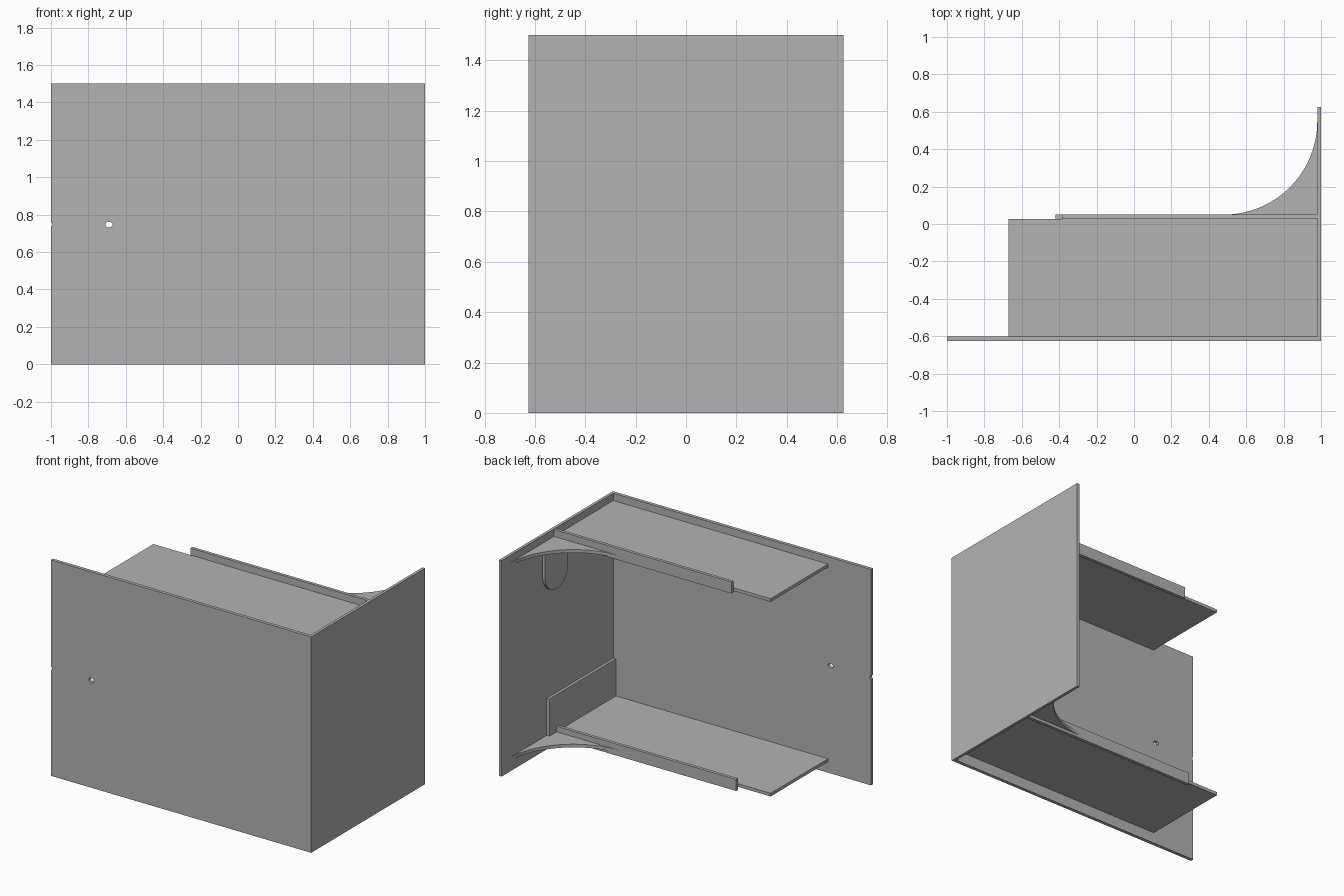
import bpy, bmesh
from math import pi, sin, cos
from mathutils import Matrix

if "Cube" in bpy.data.objects:
    bpy.data.objects.remove(bpy.data.objects["Cube"], do_unlink=True)

GREY = (0.45, 0.45, 0.45)
mat = bpy.data.materials.new("plain grey")
mat.use_nodes = True
mat.diffuse_color = (*GREY, 1)
mat.node_tree.nodes["Principled BSDF"].inputs["Base Color"].default_value = (*GREY, 1)


def finish(name, bm):
    bmesh.ops.recalc_face_normals(bm, faces=bm.faces)
    mesh = bpy.data.meshes.new(name)
    bm.to_mesh(mesh)
    bm.free()
    mesh.materials.append(mat)
    ob = bpy.data.objects.new(name, mesh)
    bpy.context.collection.objects.link(ob)
    return ob


def prism(name, points, offset):
    """Extrude a flat 3D outline by the given offset."""
    bm = bmesh.new()
    face = bm.faces.new([bm.verts.new(p) for p in points])
    ext = bmesh.ops.extrude_face_region(bm, geom=[face], use_keep_orig=True)
    verts = [g for g in ext["geom"] if isinstance(g, bmesh.types.BMVert)]
    bmesh.ops.translate(bm, verts=verts, vec=offset)
    return finish(name, bm)


def box(name, x, y, z):
    outline = [(x[0], y[0], z[0]), (x[1], y[0], z[0]), (x[1], y[1], z[0]), (x[0], y[1], z[0])]
    return prism(name, outline, (0, 0, z[1] - z[0]))


def arc(cx, cy, r, start, end, steps=24):
    angles = [start + (end - start) * i / steps for i in range(steps + 1)]
    return [(cx + r * cos(a), cy + r * sin(a)) for a in angles]


FRONT, BACK, INNER = -0.602, 0.05, 0.98

# Outer panels
front = box("front_panel", (-1, INNER), (-0.625, FRONT), (0, 1.5))
box("side_panel", (INNER, 1), (-0.625, 0.625), (0, 1.5))

# Small hole and edge notch through the front panel
for x, rx, rz in ((-0.69, 0.02, 0.015), (-1, 0.008, 0.012)):
    ring = [(x + rx * cos(pi * i / 6), -0.7, 0.747 + rz * sin(pi * i / 6)) for i in range(12)]
    cutter = prism("hole_cutter", ring, (0, 0.2, 0))
    cutter.hide_render = True
    mod = front.modifiers.new("hole", "BOOLEAN")
    mod.operation, mod.object, mod.solver = "DIFFERENCE", cutter, "EXACT"
    bpy.context.view_layer.objects.active = front
    bpy.ops.object.modifier_apply(modifier=mod.name)
    bpy.data.objects.remove(cutter, do_unlink=True)

# Shelves, each with a back strip and a curved corner gusset
for level, z, strip_z, strip_x in (("lower", 0.075, 0.055, -0.42), ("upper", 1.427, 1.417, -0.385)):
    box(level + "_shelf", (-0.67, INNER), (FRONT, 0.028), (z, z + 0.022))
    box(level + "_back_strip", (strip_x, INNER), (0.028, BACK), (strip_z, strip_z + 0.08))
    curve = arc(0.48, 0.55, 0.5, -pi / 2, 0)
    outline = [(x, y, z) for x, y in curve + [(INNER, BACK)]]
    prism(level + "_corner_gusset", outline, (0, 0, 0.022))

# Plates on the inside of the side panel
box("lower_side_plate", (0.96, INNER), (FRONT, 0.13), (0.097, 0.355))
tab = arc(0.05, 1.215, 0.125, -pi, 0) + [(0.175, 1.427), (-0.075, 1.427)]
prism("upper_round_tab", [(0.96, y, z) for y, z in tab], (0.02, 0, 0))
